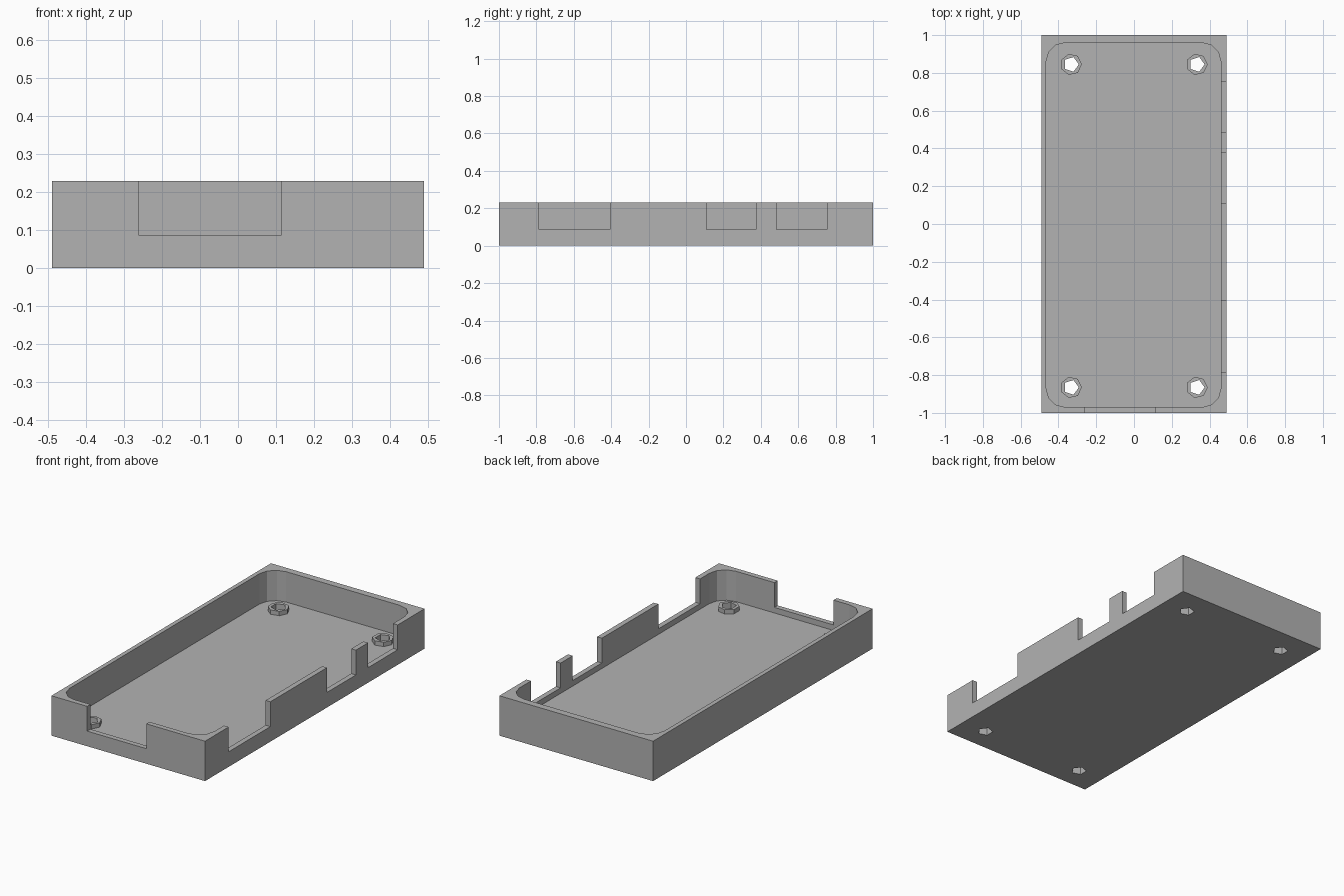
import bpy
import bmesh
from math import cos, sin, pi

if "Cube" in bpy.data.objects:
    bpy.data.objects.remove(bpy.data.objects["Cube"], do_unlink=True)

HEIGHT, FLOOR, SILL = 0.23, 0.055, 0.087
OVER = 0.1  # how far cutters run past the surface

grey = bpy.data.materials.new("grey plastic")
grey.use_nodes = True
colour = (0.45, 0.45, 0.45, 1)
grey.diffuse_color = colour
grey.node_tree.nodes["Principled BSDF"].inputs["Base Color"].default_value = colour


def prism(name, outline, z0, z1):
    """Extrude a flat outline from z0 to z1."""
    bm = bmesh.new()
    base = bm.faces.new([bm.verts.new((x, y, z0)) for x, y in outline])
    top = bmesh.ops.extrude_face_region(bm, geom=[base])["geom"]
    verts = [v for v in top if isinstance(v, bmesh.types.BMVert)]
    bmesh.ops.translate(bm, verts=verts, vec=(0, 0, z1 - z0))
    bmesh.ops.recalc_face_normals(bm, faces=bm.faces)
    mesh = bpy.data.meshes.new(name)
    bm.to_mesh(mesh)
    bm.free()
    mesh.materials.append(grey)
    obj = bpy.data.objects.new(name, mesh)
    bpy.context.collection.objects.link(obj)
    return obj


def rect(x0, x1, y0, y1):
    return [(x0, y0), (x1, y0), (x1, y1), (x0, y1)]


def polygon(x, y, r, sides):
    return [(x + r * cos(2 * pi * i / sides), y + r * sin(2 * pi * i / sides))
            for i in range(sides)]


def rounded_rect(x0, x1, y0, y1, r, steps):
    centres = [(x1 - r, y1 - r), (x0 + r, y1 - r), (x0 + r, y0 + r), (x1 - r, y0 + r)]
    return [(cx + r * cos(pi / 2 * (q + i / steps)), cy + r * sin(pi / 2 * (q + i / steps)))
            for q, (cx, cy) in enumerate(centres) for i in range(steps + 1)]


def cut(target, outline, z0, z1):
    """Subtract a prism from the target and discard the cutter."""
    cutter = prism("cutter", outline, z0, z1)
    cutter.hide_render = True
    mod = target.modifiers.new("cut", "BOOLEAN")
    mod.operation, mod.solver, mod.object = "DIFFERENCE", "EXACT", cutter
    bpy.context.view_layer.objects.active = target
    bpy.ops.object.modifier_apply(modifier=mod.name)
    bpy.data.objects.remove(cutter, do_unlink=True)


# Open tray with a rounded cavity
tray = prism("tray", rect(-0.49, 0.49, -1, 1), 0, HEIGHT)
cut(tray, rounded_rect(-0.465, 0.46, -0.97, 0.96, 0.1, 3), FLOOR, HEIGHT + OVER)

# Port openings in the front wall and the +x side wall
cut(tray, rect(-0.262, 0.115, -1 - OVER, -0.93), SILL, HEIGHT + OVER)
for y0, y1 in [(-0.785, -0.405), (0.11, 0.375), (0.485, 0.755)]:
    cut(tray, rect(0.42, 0.49 + OVER, y0, y1), SILL, HEIGHT + OVER)

# Screw standoffs with holes running through the floor
for end, y in [("front", -0.865), ("back", 0.845)]:
    for side, x in [("right", -0.333), ("left", 0.333)]:
        hole = polygon(x, y, 0.041, 5)
        standoff = prism(f"{end}_{side}_standoff", polygon(x, y, 0.057, 7),
                         FLOOR - 0.01, FLOOR + 0.025)
        for part in (tray, standoff):
            cut(part, hole, -OVER, HEIGHT)
